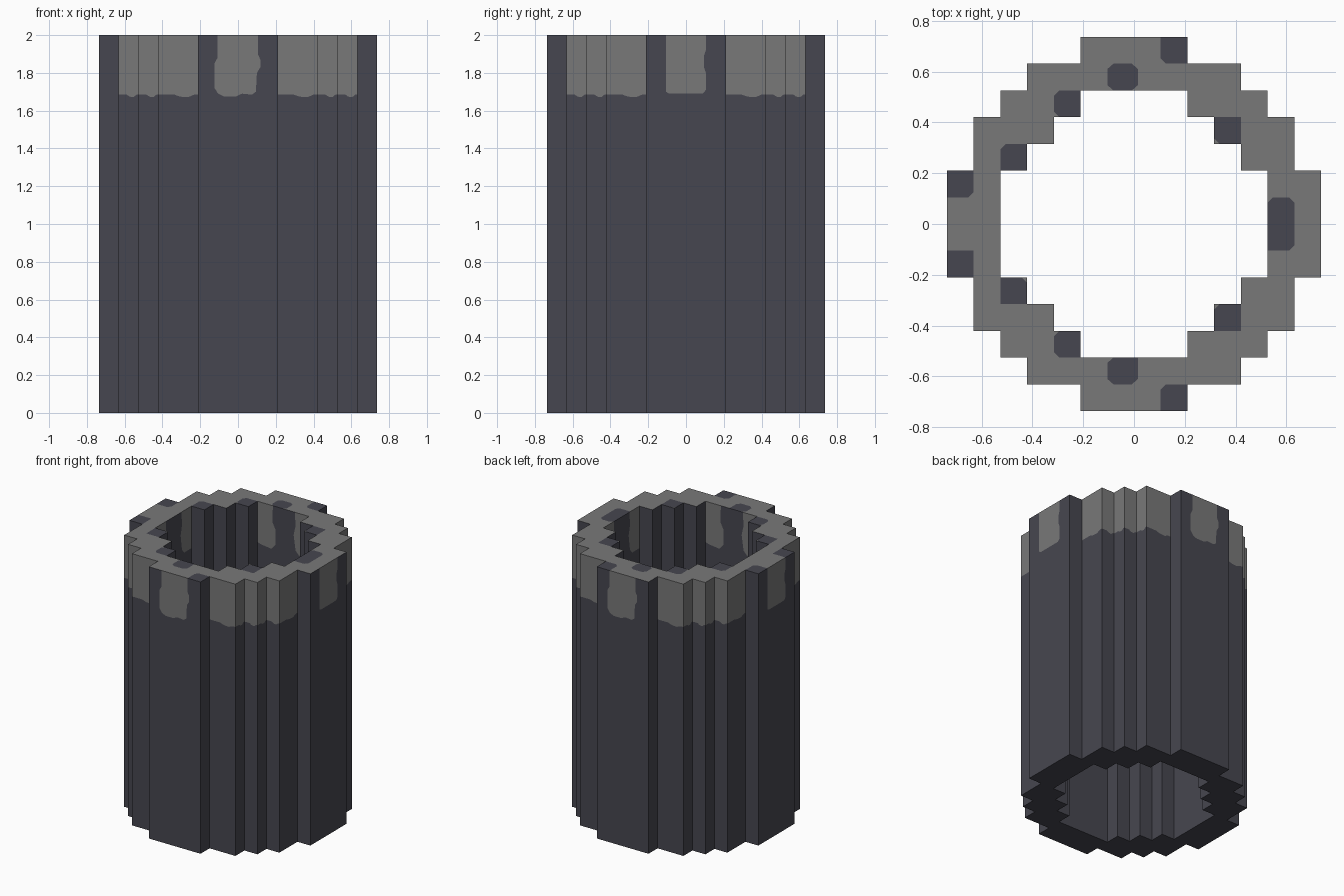
import bpy, bmesh

if "Cube" in bpy.data.objects:
    bpy.data.objects.remove(bpy.data.objects["Cube"])

U = 2 / 19          # one grid cell
H = 2.0             # height
DARK, GREY = 0, 1


def material(name, rgb):
    m = bpy.data.materials.new(name)
    m.diffuse_color = (*rgb, 1)
    m.use_nodes = True
    m.node_tree.nodes["Principled BSDF"].inputs["Base Color"].default_value = m.diffuse_color
    return m


bm = bmesh.new()


def face(points, mat):
    """Add a polygon, skipping repeated neighbouring points."""
    clean = []
    for p in points:
        if not clean or max(abs(a - b) for a, b in zip(p, clean[-1])) > 1e-5:
            clean.append(p)
    if max(abs(a - b) for a, b in zip(clean[0], clean[-1])) < 1e-5:
        clean.pop()
    f = bm.faces.new([bm.verts.new(p) for p in clean])
    f.material_index = mat


def wall(p, q, patches):
    """Dark wall from p to q with grey areas hanging from the top edge.
    Each patch runs from its top right corner down and round to its top left."""
    w = (abs(q[0] - p[0]) + abs(q[1] - p[1]))

    def at(s, z):
        t = s / w
        return ((p[0] + (q[0] - p[0]) * t) * U, (p[1] + (q[1] - p[1]) * t) * U, z)

    border = [at(0, 0), at(w, 0), at(w, H)]
    for patch in patches:
        pts = [at(s, z) for s, z in patch]
        border += pts
        face(pts[::-1], GREY)
    face(border + [at(0, H)], DARK)


def fringe(w):
    """Grey band over the full wall width with a slightly uneven lower edge."""
    return [[(w, H), (w, 1.685), (w * 0.9, 1.685), (w * 0.75, 1.672),
             (w * 0.55, 1.674), (w * 0.4, 1.685), (0, 1.685), (0, H)]]


# Grey drips in the middle of the wide walls: wavy on front/back, straighter on the sides
wavy = [(3.0, H), (3.0, 1.9), (3.12, 1.87), (3.12, 1.83), (2.95, 1.8), (2.9, 1.7),
        (2.7, 1.685), (2.2, 1.69), (1.9, 1.675), (1.3, 1.675), (1.0, 1.69),
        (0.82, 1.72), (0.82, 1.85), (0.97, 1.88), (0.97, H)]
straight = [(3.0, H), (3.0, 1.92), (2.9, 1.89), (2.9, 1.83), (3.0, 1.8), (3.0, 1.71),
            (2.85, 1.69), (1.15, 1.69), (1.0, 1.7), (1.0, H)]
# Inside the wide walls are grey at both ends and dark in the middle
inner_ends = [
    [(4, H), (4, 1.69), (3.2, 1.69), (2.95, 1.72), (2.8, 1.83), (2.95, 1.9), (2.9, H)],
    [(1.2, H), (1.15, 1.88), (1.4, 1.83), (1.4, 1.72), (1.1, 1.68), (0.3, 1.69), (0, 1.7), (0, H)]]


def ring(quarter):
    """Repeat a quarter outline around the axis, anticlockwise."""
    loop = []
    for _ in range(4):
        loop += quarter
        quarter = [(-y, x) for x, y in quarter]
    return loop


outer = ring([(7, 2), (6, 2), (6, 4), (5, 4), (5, 5), (4, 5), (4, 6), (2, 6), (2, 7)])
inner = ring([(5, 2), (4, 2), (4, 3), (3, 3), (3, 4), (2, 4), (2, 5)])[::-1]

# Outer walls: drips on the wide ones, grey band on the steps, dark beside the wide ones
for i, p in enumerate(outer):
    q = outer[(i + 1) % len(outer)]
    w = abs(q[0] - p[0]) + abs(q[1] - p[1])
    if w == 4:
        wall(p, q, [wavy if p[1] == q[1] else straight])
    elif i % 9 in (0, 7):
        wall(p, q, [])
    else:
        wall(p, q, fringe(w))

# Inner walls
for i, p in enumerate(inner):
    q = inner[(i + 1) % len(inner)]
    w = abs(q[0] - p[0]) + abs(q[1] - p[1])
    wall(p, q, inner_ends if w == 4 else [])

# Dark cells on the rim, with the corners to chip (0 = low left, anticlockwise)
dark_cells = {(1, 6): (0,), (-1, 5): (0, 1, 2, 3), (-3, 4): (0, 3), (-5, 2): (3,),
              (-7, 1): (1,), (-7, -2): (), (3, 3): (0,), (5, -1): (1,), (5, 0): (2, 3),
              (-5, -3): (2,), (3, -4): (3,), (-3, -5): (0, 3),
              (-1, -6): (0, 1, 3), (1, -7): (3,)}
OUT = {0: 7, 1: 7, 2: 6, 3: 6, 4: 5, 5: 4, 6: 2}
INN = {0: 5, 1: 5, 2: 4, 3: 3, 4: 2, 5: 0, 6: 0}


def grid_x(i, j):
    """Grid line, nudged so that the centre rim patches are a bit wider."""
    return i + (0.15 if i == 0 and j in (5, -6) else 0)


# Rim and underside
for j in range(-7, 7):
    row = j if j >= 0 else -j - 1
    for i in range(-7, 7):
        col = i if i >= 0 else -i - 1
        if not INN[row] <= col < OUT[row]:
            continue
        x0, x1 = grid_x(i, j), grid_x(i + 1, j)
        c = [(x0, j), (x1, j), (x1, j + 1), (x0, j + 1)]
        face([(x * U, y * U, 0) for x, y in c[::-1]], DARK)
        if (i, j) not in dark_cells:
            face([(x * U, y * U, H) for x, y in c], GREY)
            continue
        shape = []
        for k, (x, y) in enumerate(c):
            if k not in dark_cells[i, j]:
                shape.append((x, y))
                continue
            a, b = c[k - 1], c[(k + 1) % 4]
            cut = [(x + (n[0] - x) * 0.2, y + (n[1] - y) * 0.2) for n in (a, b)]
            shape += cut
            face([(px * U, py * U, H) for px, py in (cut[0], (x, y), cut[1])], GREY)
        face([(x * U, y * U, H) for x, y in shape], DARK)

bmesh.ops.remove_doubles(bm, verts=bm.verts, dist=1e-4)
mesh = bpy.data.meshes.new("stepped_tube")
bm.to_mesh(mesh)
bm.free()
mesh.materials.append(material("dark slate", (0.062, 0.062, 0.08)))
mesh.materials.append(material("stone grey", (0.19, 0.19, 0.19)))
tube = bpy.data.objects.new("stepped_tube", mesh)
bpy.context.collection.objects.link(tube)
